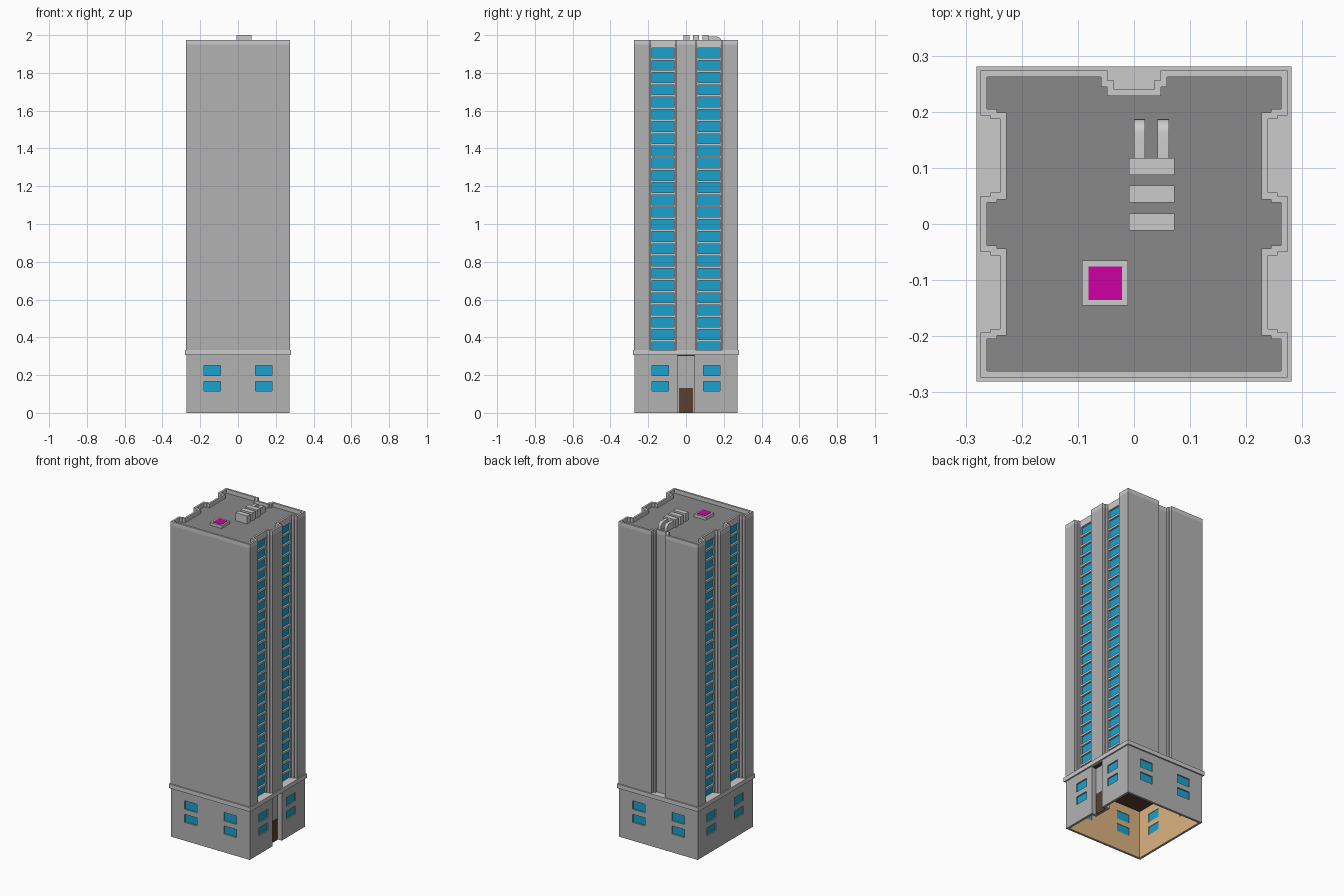
import bpy, bmesh, math

if "Cube" in bpy.data.objects:
    bpy.data.objects.remove(bpy.data.objects["Cube"])


def material(name, rgb):
    m = bpy.data.materials.new(name)
    m.diffuse_color = (*rgb, 1)
    m.use_nodes = True
    m.node_tree.nodes["Principled BSDF"].inputs["Base Color"].default_value = m.diffuse_color
    return m


BLUE = material("glass_blue", (0.01, 0.36, 0.62))
BROWN = material("door_brown", (0.10, 0.05, 0.03))
TAN = material("interior_tan", (0.72, 0.45, 0.22))
DARK = material("roof_dark", (0.25, 0.25, 0.25))
PINK = material("hatch_magenta", (0.62, 0.0, 0.36))
GREY = material("concrete_grey", (0.45, 0.45, 0.45))


def finish(name, bm, mats=()):
    bmesh.ops.recalc_face_normals(bm, faces=bm.faces)
    me = bpy.data.meshes.new(name)
    bm.to_mesh(me)
    bm.free()
    for m in mats:
        me.materials.append(m)
    ob = bpy.data.objects.new(name, me)
    bpy.context.collection.objects.link(ob)
    return ob


def boxes(name, specs, mat=None):
    """One object from several (x0, x1, y0, y1, z0, z1) boxes."""
    bm = bmesh.new()
    for s in specs:
        vs = bmesh.ops.create_cube(bm, size=1)["verts"]
        for v in vs:
            for i in range(3):
                v.co[i] = s[2 * i] if v.co[i] < 0 else s[2 * i + 1]
    return finish(name, bm, [mat] if mat else [])


def turn(side, t, d):
    """Side 0 front, 1 right, 2 back, 3 left; t along, d outwards."""
    return [(t, -d), (d, t), (-t, d), (-d, -t)][side]


# Tower plan: stepped notches as (half width, face position)
A = 0.274
SIDE_STEPS = [(0.0715, 0.256), (0.0655, 0.239), (0.0585, 0.227)]
BACK_STEPS = [(0.047, 0.256), (0.036, 0.240)]


def outline(inset, deep):
    pts = []
    for side in range(4):
        a = A - inset
        line = [(-a, a)]
        steps = BACK_STEPS if side == 2 else SIDE_STEPS[:3 if deep else 2]
        for c in [[], [-0.1215, 0.1215], [0], [-0.1215, 0.1215]][side]:
            level = a
            half = []
            for w, d in steps:
                half += [(w + inset, level), (w + inset, d - inset)]
                level = d - inset
            line += [(c - w, d) for w, d in half]
            line += [(c + w, d) for w, d in reversed(half)]
        pts += [turn(side, t, d) for t, d in line]
    return pts


# Tower body with dark roof
ROOF, TOP = 1.95, 1.975
bm = bmesh.new()
loops = [[bm.verts.new((x, y, z)) for x, y in outline(0, True)] for z in (0.32, ROOF)]
n = len(loops[0])
for i in range(n):
    j = (i + 1) % n
    bm.faces.new((loops[0][i], loops[0][j], loops[1][j], loops[1][i]))
bm.faces.new(loops[0][::-1])
bm.faces.new(loops[1]).material_index = 1
finish("tower_body", bm, [GREY, DARK])

# Parapet following the notched plan
bm = bmesh.new()
rings = [[bm.verts.new((x, y, z)) for x, y in outline(ins, False)]
         for ins, z in ((0, ROOF), (0, TOP), (0.012, TOP), (0.012, ROOF))]
n = len(rings[0])
for k in range(4):
    a, b = rings[k], rings[(k + 1) % 4]
    for i in range(n):
        j = (i + 1) % n
        bm.faces.new((a[i], a[j], b[j], b[i]))
finish("parapet", bm)

# Glass columns and floor bands on both sides
glass, bands = [], []
for s in (-1, 1):
    for c in (-0.1215, 0.1215):
        y0, y1 = c - 0.0585, c + 0.0585
        glass.append((*sorted((s * 0.222, s * 0.2285)), y0, y1, 0.325, 1.94))
        x = sorted((s * 0.225, s * 0.239))
        bands.append((*x, y0, y1, 1.931, ROOF))
        for k in range(24):
            z = 1.873 - 0.0648 * k
            bands.append((*x, y0, y1, z - 0.0065, z + 0.0065))
boxes("tower_glass", glass, BLUE)
boxes("floor_bands", bands)

# Ledge between base and tower, and ceiling of the hollow base
boxes("ledge", [(-0.281, 0.281, -0.281, 0.281, 0.306, 0.332)])
boxes("base_ceiling", [(-0.262, 0.262, -0.262, 0.262, 0.300, 0.307)], BROWN)

# Base walls: open shell with window holes and a door recess on the right
H, R = 0.272, 0.03
ZS = [0, 0.115, 0.165, 0.197, 0.25, 0.307]
path = []
for side in range(4):
    line = [(-H, H), (-0.18, H), (-0.092, H)]
    if side == 1:
        line += [(-0.045, H), (-0.045, H - R), (0.045, H - R), (0.045, H)]
    line += [(0.092, H), (0.18, H)]
    path += [(turn(side, t, d), abs(t) in (0.092, 0.18)) for t, d in line]
bm = bmesh.new()
cols = [[bm.verts.new((*p, z)) for z in ZS] for p, _ in path]
for i in range(len(path)):
    j = (i + 1) % len(path)
    (xa, ya), (xb, yb) = path[i][0], path[j][0]
    window = path[i][1] and path[j][1] and math.hypot(xa - xb, ya - yb) < 0.1
    for k in range(5):
        if not (window and k in (1, 3)):
            bm.faces.new((cols[i][k], cols[j][k], cols[j][k + 1], cols[i][k + 1]))
walls = finish("base_walls", bm, [GREY, TAN])
mod = walls.modifiers.new("thickness", 'SOLIDIFY')
mod.thickness = 0.014
mod.offset = -1
mod.use_even_offset = True
mod.material_offset = 1

# Base window panes
panes = []
for side in range(4):
    for t in (-0.136, 0.136):
        p, q = turn(side, t - 0.044, H - 0.011), turn(side, t + 0.044, H - 0.008)
        for z in ((0.115, 0.165), (0.197, 0.25)):
            panes.append((*sorted((p[0], q[0])), *sorted((p[1], q[1])), *z))
boxes("base_windows", panes, BLUE)

# Entrance door
boxes("door", [(H - R - 0.005, H - R + 0.004, -0.038, 0.038, 0, 0.132)], BROWN)

# Rooftop hatch and air units
boxes("hatch_frame", [(-0.093, -0.011, -0.145, -0.065, ROOF, 1.968)])
boxes("hatch_cover", [(-0.081, -0.021, -0.135, -0.076, ROOF, 1.970)], PINK)
boxes("air_units", [(-0.009, 0.072, y, y + 0.031, ROOF, 2.0)
                    for y in (-0.012, 0.038, 0.087)])

# Ducts bending down into the roof
profile = [(0.116, ROOF), (0.116, 1.992)]
profile += [(0.162 + 0.025 * math.sin(a), 1.967 + 0.025 * math.cos(a))
            for a in [math.radians(15 * i) for i in range(7)]]
profile.append((0.187, ROOF))
for i, x in enumerate((0.0, 0.042)):
    bm = bmesh.new()
    face = bm.faces.new([bm.verts.new((x, y, z)) for y, z in profile])
    ext = bmesh.ops.extrude_face_region(bm, geom=[face])["geom"]
    for v in ext:
        if isinstance(v, bmesh.types.BMVert):
            v.co.x += 0.02
    duct = finish(f"duct_{i + 1}", bm)
    bpy.ops.object.select_all(action='DESELECT')
    duct.select_set(True)
    bpy.context.view_layer.objects.active = duct
    bpy.ops.object.shade_smooth_by_angle(angle=math.radians(30))
